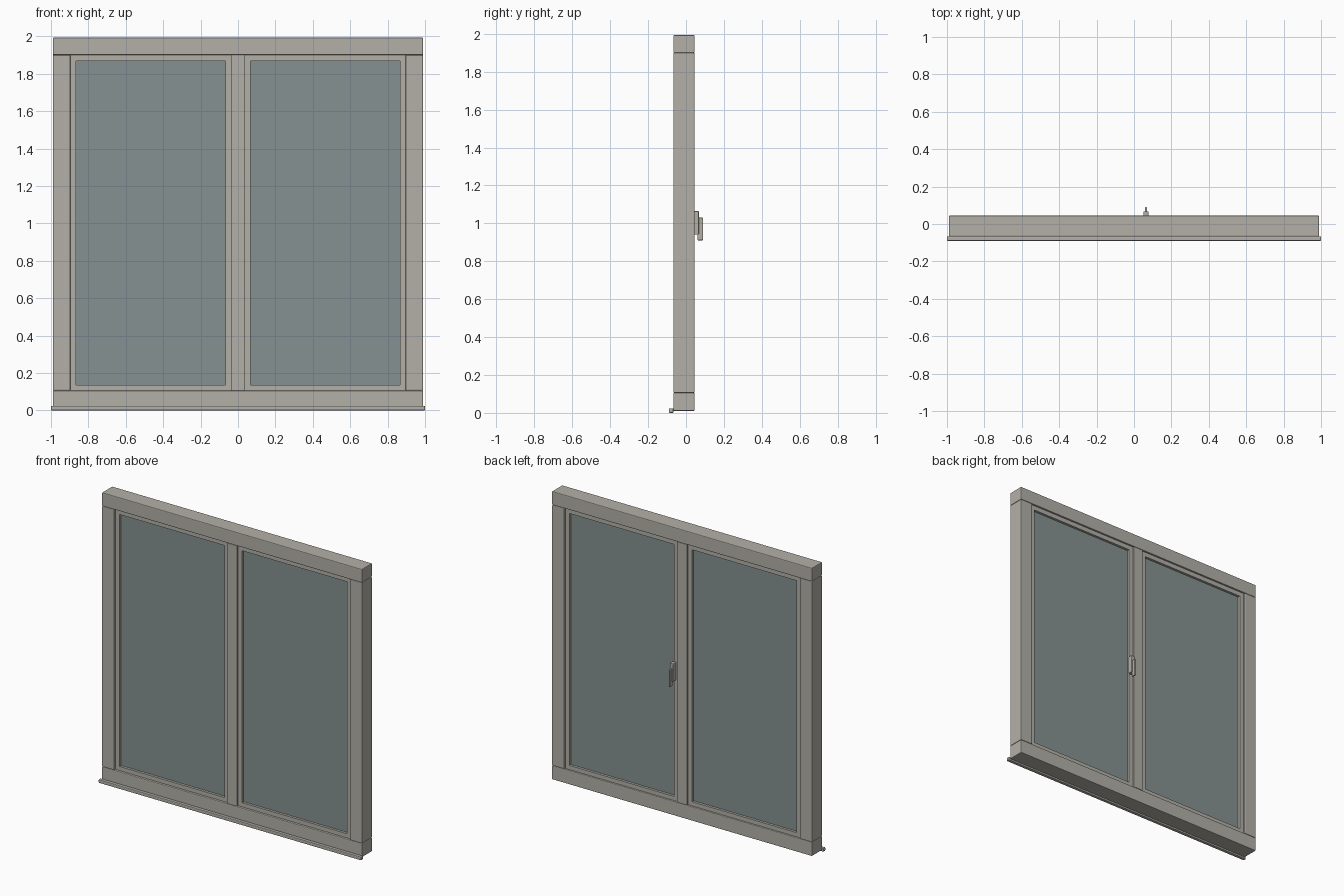
import bpy, bmesh

if "Cube" in bpy.data.objects:
    bpy.data.objects.remove(bpy.data.objects["Cube"])


def material(name, rgb):
    m = bpy.data.materials.new(name)
    m.diffuse_color = (*rgb, 1)
    m.use_nodes = True
    m.node_tree.nodes["Principled BSDF"].inputs["Base Color"].default_value = m.diffuse_color
    return m


FRAME = material("warm grey paint", (0.45, 0.435, 0.39))
GLASS = material("blue grey glass", (0.235, 0.285, 0.285))


def box(name, x, y, z, mat=FRAME, bevel=0.0, segments=2):
    """Box spanning the (min, max) ranges, with optional softened edges."""
    bm = bmesh.new()
    bmesh.ops.create_cube(bm, size=1)
    for v in bm.verts:
        v.co = [r[0] + (c + 0.5) * (r[1] - r[0]) for c, r in zip(v.co, (x, y, z))]
    if bevel:
        bmesh.ops.bevel(bm, geom=bm.edges[:], offset=bevel, segments=segments,
                        profile=0.5, affect='EDGES')
    me = bpy.data.meshes.new(name)
    bm.to_mesh(me)
    bm.free()
    me.materials.append(mat)
    ob = bpy.data.objects.new(name, me)
    bpy.context.collection.objects.link(ob)
    return ob


DEPTH = (-0.067, 0.045)
SASH = (-0.052, 0.033)

# Outer frame
box("top_rail", (-0.99, 0.99), DEPTH, (1.9, 1.993), bevel=0.005)
box("bottom_rail", (-0.99, 0.99), DEPTH, (0.01, 0.106), bevel=0.005)
box("center_mullion", (-0.038, 0.038), DEPTH, (0.106, 1.9), bevel=0.004)
box("drip_sill", (-1.0, 1.0), (-0.09, -0.066), (0, 0.024), bevel=0.005)

# Side posts, sashes and panes, mirrored left and right
for side, s in (("left", -1), ("right", 1)):
    def span(a, b):
        return tuple(sorted((s * a, s * b)))
    box(side + "_post", span(0.896, 0.99), DEPTH, (0.106, 1.9), bevel=0.005)
    box(side + "_sash_inner_stile", span(0.036, 0.068), SASH, (0.104, 1.902))
    box(side + "_sash_outer_stile", span(0.865, 0.898), SASH, (0.104, 1.902))
    box(side + "_sash_bottom", span(0.068, 0.865), SASH, (0.104, 0.135))
    box(side + "_sash_top", span(0.068, 0.865), SASH, (1.869, 1.902))
    box(side + "_glass", span(0.066, 0.867), (-0.035, 0.016), (0.133, 1.871), GLASS)

# Handle on the inner face of the right sash
box("handle_plate", (0.05, 0.078), (0.033, 0.068), (0.94, 1.065), bevel=0.005)
box("handle_lever", (0.058, 0.07), (0.06, 0.09), (0.91, 1.03), bevel=0.004)
